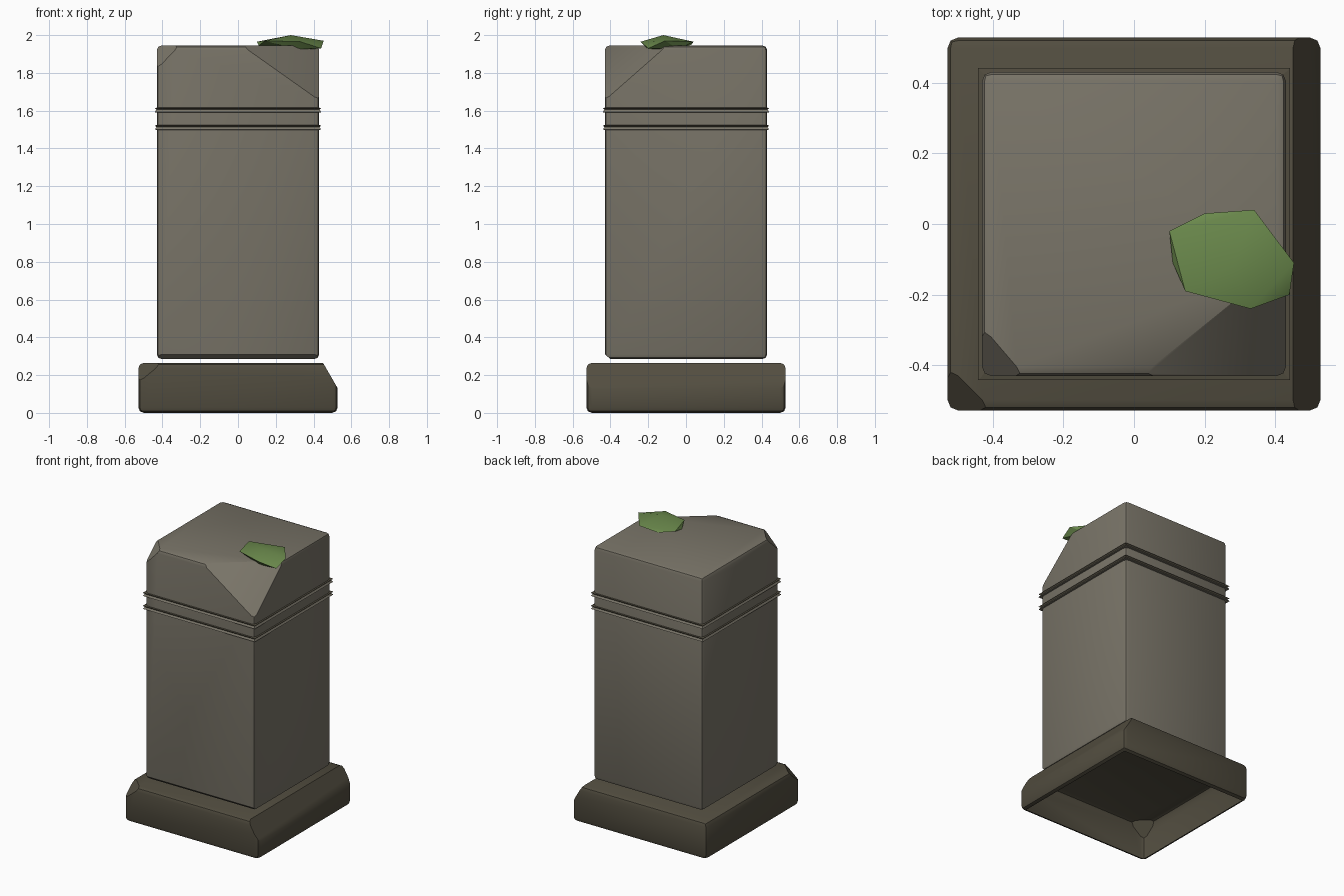
import bpy, bmesh, math
from mathutils import Vector

cube = bpy.data.objects.get("Cube")
if cube:
    bpy.data.objects.remove(cube, do_unlink=True)


def material(name, rgb):
    m = bpy.data.materials.new(name)
    m.use_nodes = True
    color = (*rgb, 1)
    m.diffuse_color = color
    bsdf = next(n for n in m.node_tree.nodes if n.type == 'BSDF_PRINCIPLED')
    bsdf.inputs["Base Color"].default_value = color
    return m


stone = material("grey_stone", (0.19, 0.174, 0.137))
dark_stone = material("dark_stone", (0.085, 0.075, 0.051))
moss_green = material("moss_green", (0.145, 0.25, 0.072))


def finish(bm, name, mats, angle=None):
    bmesh.ops.recalc_face_normals(bm, faces=bm.faces)
    return finish_raw(bm, name, mats, angle)


def finish_raw(bm, name, mats, angle):
    mesh = bpy.data.meshes.new(name)
    bm.to_mesh(mesh)
    bm.free()
    for m in mats:
        mesh.materials.append(m)
    if angle:
        mesh.shade_smooth()
        mesh.set_sharp_from_angle(angle=math.radians(angle))
    obj = bpy.data.objects.new(name, mesh)
    bpy.context.collection.objects.link(obj)
    return obj


def worn_block(half, z0, z1, bevel):
    """Square block with softened edges."""
    bm = bmesh.new()
    bmesh.ops.create_cube(bm, size=1)
    for v in bm.verts:
        v.co = (v.co.x * 2 * half, v.co.y * 2 * half, z0 + (v.co.z + 0.5) * (z1 - z0))
    bmesh.ops.bevel(bm, geom=bm.edges[:], offset=bevel, segments=2,
                    profile=0.5, affect='EDGES')
    return bm


def chip(bm, a, b, c):
    """Slice off the material on the outer side of the plane through a, b, c."""
    a, b, c = Vector(a), Vector(b), Vector(c)
    normal = (b - a).cross(c - a).normalized()
    inside = Vector((0, 0, sum(v.co.z for v in bm.verts) / len(bm.verts)))
    if normal.dot(inside - a) > 0:
        normal.negate()
    cut = bmesh.ops.bisect_plane(bm, geom=bm.verts[:] + bm.edges[:] + bm.faces[:],
                                 plane_co=a, plane_no=normal, clear_outer=True)
    edges = [e for e in cut["geom_cut"] if isinstance(e, bmesh.types.BMEdge)]
    bmesh.ops.holes_fill(bm, edges=edges, sides=0)


# Plinth: one worn top edge, one chipped corner, hollow underneath
bm = worn_block(0.528, 0, 0.265, 0.03)
chip(bm, (0.45, 0, 0.265), (0.45, 1, 0.265), (0.528, 0, 0.13))
chip(bm, (-0.528, -0.528, 0.16), (-0.4, -0.528, 0.265), (-0.528, -0.4, 0.265))
bmesh.ops.recalc_face_normals(bm, faces=bm.faces)
under = [f for f in bm.faces if f.normal.z < -0.95]
bmesh.ops.delete(bm, geom=under, context='FACES')
finish_raw(bm, "plinth", [dark_stone], 35)

# Pillar: a large and a small broken corner, worn lower front edge
bm = worn_block(0.43, 0.285, 1.945, 0.025)
chip(bm, (0.02, -0.43, 1.945), (0.43, -0.43, 1.655), (0.43, -0.1, 1.945))
chip(bm, (-0.43, -0.43, 1.82), (-0.31, -0.43, 1.945), (-0.43, -0.29, 1.945))
chip(bm, (0, -0.43, 0.31), (1, -0.43, 0.31), (0, -0.4, 0.285))
finish(bm, "pillar", [stone], 35)


def band(name, z):
    """Square band with two thin lips and a shallow groove between them."""
    profile = [(0.42, 0.014), (0.441, 0.011), (0.432, 0.002),
               (0.441, -0.011), (0.42, -0.014)]
    bm = bmesh.new()
    rows = [[bm.verts.new((sx * r, sy * r, z + dz))
             for sx, sy in ((-1, -1), (1, -1), (1, 1), (-1, 1))] for r, dz in profile]
    for i in range(len(rows) - 1):
        for j in range(4):
            k = (j + 1) % 4
            f = bm.faces.new((rows[i][j], rows[i + 1][j], rows[i + 1][k], rows[i][k]))
            f.material_index = 1 if i < 2 else 0
    finish_raw(bm, name, [stone, dark_stone], None)


# Carved bands
band("upper_band", 1.603)
band("lower_band", 1.511)

# Moss clump: faceted flat lump
bm = bmesh.new()
for p in [(0.10, -0.02, 1.965), (0.34, 0.04, 1.965), (0.453, -0.11, 1.97),
          (0.33, -0.24, 1.965), (0.145, -0.19, 1.97), (0.28, -0.12, 2.0),
          (0.11, -0.11, 1.945), (0.2, 0.03, 1.95), (0.44, -0.2, 1.93),
          (0.3, -0.2, 1.925), (0.18, -0.05, 1.935), (0.38, -0.04, 1.925)]:
    bm.verts.new(p)
hull = bmesh.ops.convex_hull(bm, input=bm.verts[:])
loose = [v for v in bm.verts if not v.link_faces]
bmesh.ops.delete(bm, geom=loose, context='VERTS')
finish(bm, "moss", [moss_green], 25)
